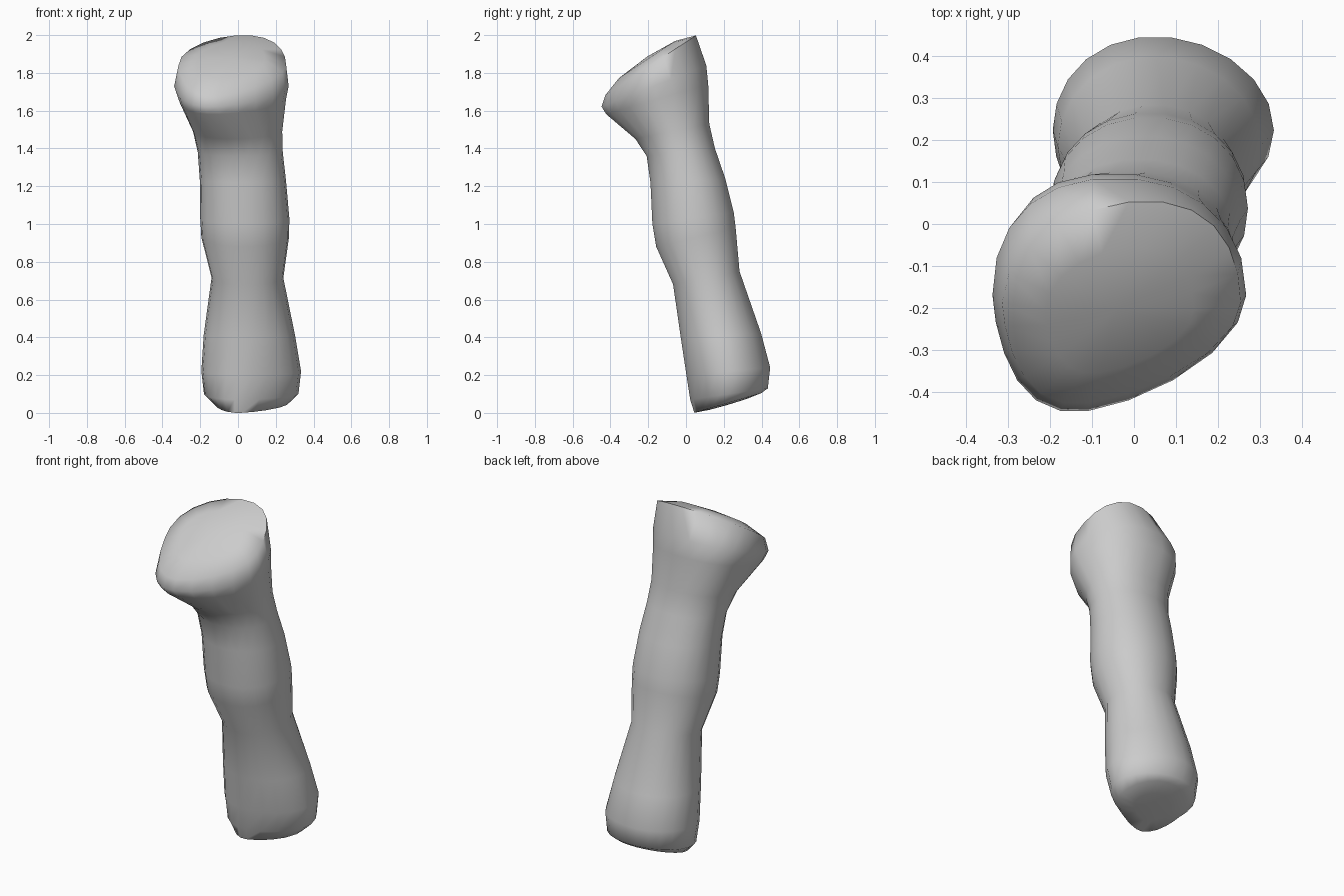
import bpy, bmesh, math
from mathutils import Vector

if "Cube" in bpy.data.objects:
    bpy.data.objects.remove(bpy.data.objects["Cube"])

SIDES = 22

# Limb cross-sections: centre x, half width, front (y, z), back (y, z),
# sideways shift of front and back, roundness exponent of front and back
RINGS = [
    (0.070, 0.200, (0.042, 0.00), (0.40, 0.105), -0.07, 0.0, 1.2, 1.0),
    (0.070, 0.250, (0.020, 0.07), (0.435, 0.13), -0.06, -0.01, 1.1, 1.0),
    (0.070, 0.264, (0.000, 0.20), (0.448, 0.24), -0.03, -0.02, 1.0, 1.0),
    (0.060, 0.242, (-0.03, 0.40), (0.40, 0.42), -0.01, -0.01, 1.0, 1.0),
    (0.050, 0.190, (-0.07, 0.68), (0.285, 0.75), 0.0, 0.0, 0.95, 0.95),
    (0.038, 0.232, (-0.16, 0.88), (0.265, 0.98), 0.0, 0.0, 0.95, 0.95),
    (0.036, 0.236, (-0.18, 1.00), (0.255, 1.06), 0.0, 0.0, 0.95, 0.95),
    (0.026, 0.228, (-0.19, 1.22), (0.21, 1.24), 0.0, 0.0, 0.95, 0.95),
    (0.012, 0.225, (-0.21, 1.36), (0.155, 1.40), 0.0, 0.0, 0.95, 0.95),
    (-0.002, 0.236, (-0.27, 1.45), (0.125, 1.53), -0.03, -0.01, 1.0, 0.9),
    (-0.030, 0.284, (-0.425, 1.58), (0.12, 1.74), -0.10, -0.02, 1.1, 0.85),
    (-0.035, 0.303, (-0.45, 1.62), (0.11, 1.84), -0.11, -0.01, 1.15, 0.9),
    (-0.030, 0.285, (-0.43, 1.68), (0.055, 2.00), -0.11, 0.06, 1.15, 1.0),
]


def ring_points(cx, rx, front, back, shift_f, shift_b, exp_f, exp_b):
    """Tilted oval whose front and back halves have their own shape."""
    pts = []
    for i in range(SIDES):
        a = 2 * math.pi * i / SIDES
        c, s = math.cos(a), math.sin(a)
        e, shift = (exp_f, shift_f) if s < 0 else (exp_b, shift_b)
        c = math.copysign(abs(c) ** e, c)
        s = math.copysign(abs(s) ** e, s)
        t = (s + 1) / 2
        pts.append(Vector((cx + rx * c + shift * s * s,
                           front[0] + (back[0] - front[0]) * t,
                           front[1] + (back[1] - front[1]) * t)))
    return pts


def inset(pts, scale, lift):
    mid = sum(pts, Vector()) / len(pts)
    return [mid + (p - mid) * scale + Vector(lift) for p in pts]


loops = [ring_points(*r) for r in RINGS]
# gently domed end faces
loops.insert(0, inset(loops[0], 0.55, (0, 0, -0.008)))
loops.append(inset(loops[-1], 0.62, (0, -0.02, 0.03)))

bm = bmesh.new()
rows = [[bm.verts.new(p) for p in loop] for loop in loops]
for lo, hi in zip(rows, rows[1:]):
    for i in range(SIDES):
        j = (i + 1) % SIDES
        bm.faces.new((lo[i], lo[j], hi[j], hi[i]))

# close both ends with fans
for row, lift in ((rows[0], -0.002), (rows[-1], 0.015)):
    mid = sum((v.co for v in row), Vector()) / SIDES
    hub = bm.verts.new(mid + Vector((0, 0, lift)))
    for i in range(SIDES):
        bm.faces.new((row[i], row[(i + 1) % SIDES], hub))
bmesh.ops.recalc_face_normals(bm, faces=bm.faces)

mesh = bpy.data.meshes.new("limb")
bm.to_mesh(mesh)
bm.free()
limb = bpy.data.objects.new("limb", mesh)
bpy.context.collection.objects.link(limb)

# smooth surface, keeping only the hard end corners
bpy.context.view_layer.objects.active = limb
limb.select_set(True)
bpy.ops.object.shade_smooth_by_angle(angle=math.radians(75))
